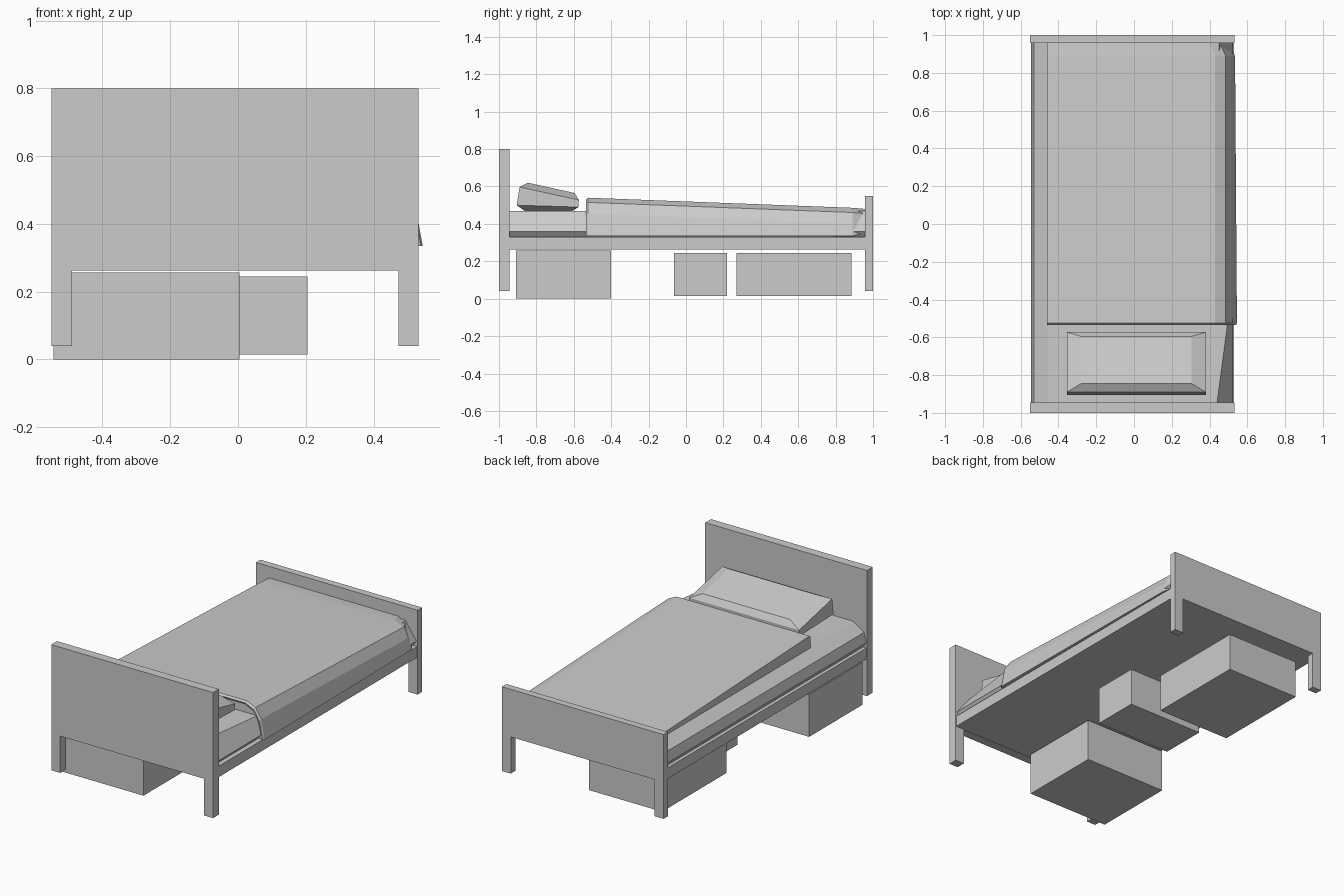
import bpy, bmesh

if "Cube" in bpy.data.objects:
    bpy.data.objects.remove(bpy.data.objects["Cube"])


def make_object(name, bm):
    bmesh.ops.recalc_face_normals(bm, faces=bm.faces[:])
    mesh = bpy.data.meshes.new(name)
    bm.to_mesh(mesh)
    bm.free()
    ob = bpy.data.objects.new(name, mesh)
    bpy.context.collection.objects.link(ob)
    return ob


def loft(name, rings):
    """Skin a list of equal-length rings of 3D points and cap both ends."""
    bm = bmesh.new()
    vs = [[bm.verts.new(p) for p in ring] for ring in rings]
    n = len(rings[0])
    for a, b in zip(vs, vs[1:]):
        for i in range(n):
            j = (i + 1) % n
            bm.faces.new((a[i], a[j], b[j], b[i]))
    bm.faces.new(vs[0])
    bm.faces.new(vs[-1])
    return make_object(name, bm)


def box(name, x0, x1, y0, y1, z0, z1):
    return loft(name, [[(x0, y0, z), (x1, y0, z), (x1, y1, z), (x0, y1, z)]
                       for z in (z0, z1)])


LEFT, RIGHT, LEG = -0.55, 0.533, 0.06


# Headboard and footboard: one panel outline each, with the legs cut in
def end_board(name, y0, y1, top):
    outline = [(LEFT, 0.04), (LEFT + LEG, 0.04), (LEFT + LEG, 0.262),
               (RIGHT - LEG, 0.262), (RIGHT - LEG, 0.04), (RIGHT, 0.04),
               (RIGHT, top), (LEFT, top)]
    loft(name, [[(x, y, z) for x, z in outline] for y in (y0, y1)])


end_board("headboard", -1.0, -0.945, 0.80)
end_board("footboard", 0.957, 1.0, 0.55)

# Bed base slab
box("bed_base", LEFT + 0.004, RIGHT - 0.004, -0.945, 0.957, 0.264, 0.33)


# Mattress with sloped shoulders and an undercut lower edge
def mattress_ring(y, edge):
    section = [(-0.525, 0.33), (-0.545, 0.36), (-0.53, 0.42), (-0.455, 0.468),
               (edge, 0.468), (0.525, 0.36), (0.50, 0.33)]
    return [(x, y, z) for x, z in section]


loft("mattress", [mattress_ring(-0.945, 0.44), mattress_ring(-0.53, 0.495),
                  mattress_ring(0.957, 0.45)])


# Blanket draped over the right side, thinning towards the foot
def blanket_ring(y, top, side, shrink=0.0, hem=0.335):
    section = [(-0.46, 0.455), (-0.46, top), (0.43 - shrink, top),
               (0.485 - shrink, top - 0.025), (side - 0.022 - shrink, top - 0.085),
               (side - shrink, hem), (0.49, hem)]
    return [(x, y, z) for x, z in section]


loft("blanket", [blanket_ring(-0.525, 0.515, 0.545, 0.02),
                 blanket_ring(-0.535, 0.53, 0.545, 0.005),
                 blanket_ring(-0.525, 0.54, 0.545),
                 blanket_ring(0.89, 0.486, 0.535),
                 blanket_ring(0.957, 0.48, 0.53, 0.03, 0.35)])


# Pillow: tilted rings from underside to top
def pillow_ring(x0, x1, y0, z0, y1, z1):
    return [(x0, y0, z0), (x1, y0, z0), (x1, y1, z1), (x0, y1, z1)]


loft("pillow", [pillow_ring(-0.29, 0.31, -0.86, 0.468, -0.61, 0.468),
                pillow_ring(-0.355, 0.38, -0.905, 0.50, -0.575, 0.49),
                pillow_ring(-0.355, 0.38, -0.89, 0.597, -0.573, 0.528),
                pillow_ring(-0.28, 0.305, -0.845, 0.62, -0.595, 0.565)])

# Storage boxes under the bed
box("large_storage_box", -0.545, 0.005, -0.91, -0.40, 0.0, 0.257)
box("small_storage_box", -0.30, 0.205, -0.065, 0.22, 0.015, 0.244)
box("rear_storage_box", -0.46, 0.03, 0.27, 0.885, 0.015, 0.244)
